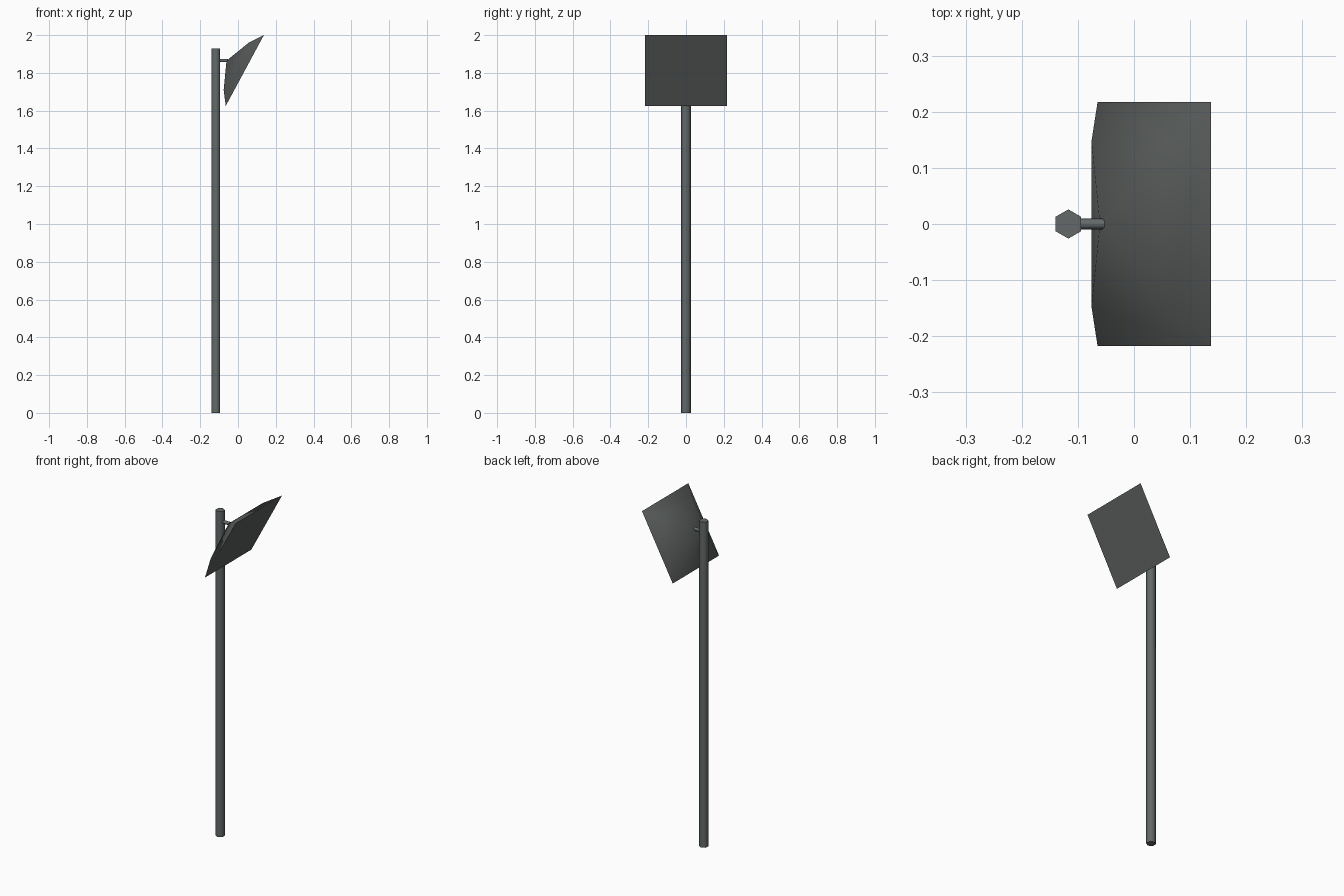
import bpy, bmesh, math
from mathutils import Vector, Matrix

if "Cube" in bpy.data.objects:
    bpy.data.objects.remove(bpy.data.objects["Cube"])


def material(name, rgb):
    m = bpy.data.materials.new(name)
    m.diffuse_color = (*rgb, 1.0)
    m.use_nodes = True
    m.node_tree.nodes["Principled BSDF"].inputs["Base Color"].default_value = m.diffuse_color
    return m


POLE_GREY = material("pole grey", (0.125, 0.14, 0.14))
PANEL_GREY = material("panel grey", (0.105, 0.115, 0.11))


def finish(bm, name, mat):
    bmesh.ops.recalc_face_normals(bm, faces=bm.faces)
    me = bpy.data.meshes.new(name)
    bm.to_mesh(me)
    bm.free()
    me.materials.append(mat)
    ob = bpy.data.objects.new(name, me)
    bpy.context.collection.objects.link(ob)
    bpy.ops.object.select_all(action='DESELECT')
    ob.select_set(True)
    bpy.context.view_layer.objects.active = ob
    bpy.ops.object.shade_smooth_by_angle(angle=math.radians(75))
    return ob


def hex_rod(name, start, end, radius, mat):
    """Six-sided rod between two points, with corners pointing to +y and -y."""
    start, end = Vector(start), Vector(end)
    axis = (end - start).normalized()
    side = Vector((0, 1, 0))
    other = axis.cross(side)
    bm = bmesh.new()
    ring = []
    for i in range(6):
        a = i * math.pi / 3
        ring.append(bm.verts.new(start + radius * (math.cos(a) * side + math.sin(a) * other)))
    base = bm.faces.new(ring)
    new = bmesh.ops.extrude_face_region(bm, geom=[base], use_keep_orig=True)["geom"]
    bmesh.ops.translate(bm, vec=end - start,
                        verts=[v for v in new if isinstance(v, bmesh.types.BMVert)])
    return finish(bm, name, mat)


# Upright pole and the short arm holding the panel
hex_rod("pole", (-0.117, 0, 0), (-0.117, 0, 1.93), 0.026, POLE_GREY)
hex_rod("arm", (-0.11, 0, 1.865), (-0.053, 0, 1.865), 0.01, POLE_GREY)

# Tilted panel: flat square front, shallow faceted dome behind
low, high = Vector((-0.065, 0, 1.625)), Vector((0.137, 0, 2.0))
up = (high - low).normalized()
back = Vector((-up.z, 0, up.x))
half_h, half_w = (high - low).length / 2, 0.217
centre = (low + high) / 2


def panel_ring(bm, inset, depth):
    return [bm.verts.new(centre + back * depth
                         + Vector((0, sy * (half_w - inset), 0))
                         + up * su * (half_h - inset))
            for sy, su in ((-1, -1), (1, -1), (1, 1), (-1, 1))]


bm = bmesh.new()
rim = panel_ring(bm, 0.0, 0.0)
shoulder = panel_ring(bm, 0.07, 0.05)
apex = bm.verts.new(centre + back * 0.11)
bm.faces.new(rim)
for i in range(4):
    j = (i + 1) % 4
    bm.faces.new((rim[i], rim[j], shoulder[j], shoulder[i]))
    bm.faces.new((shoulder[i], shoulder[j], apex))
finish(bm, "panel", PANEL_GREY)
